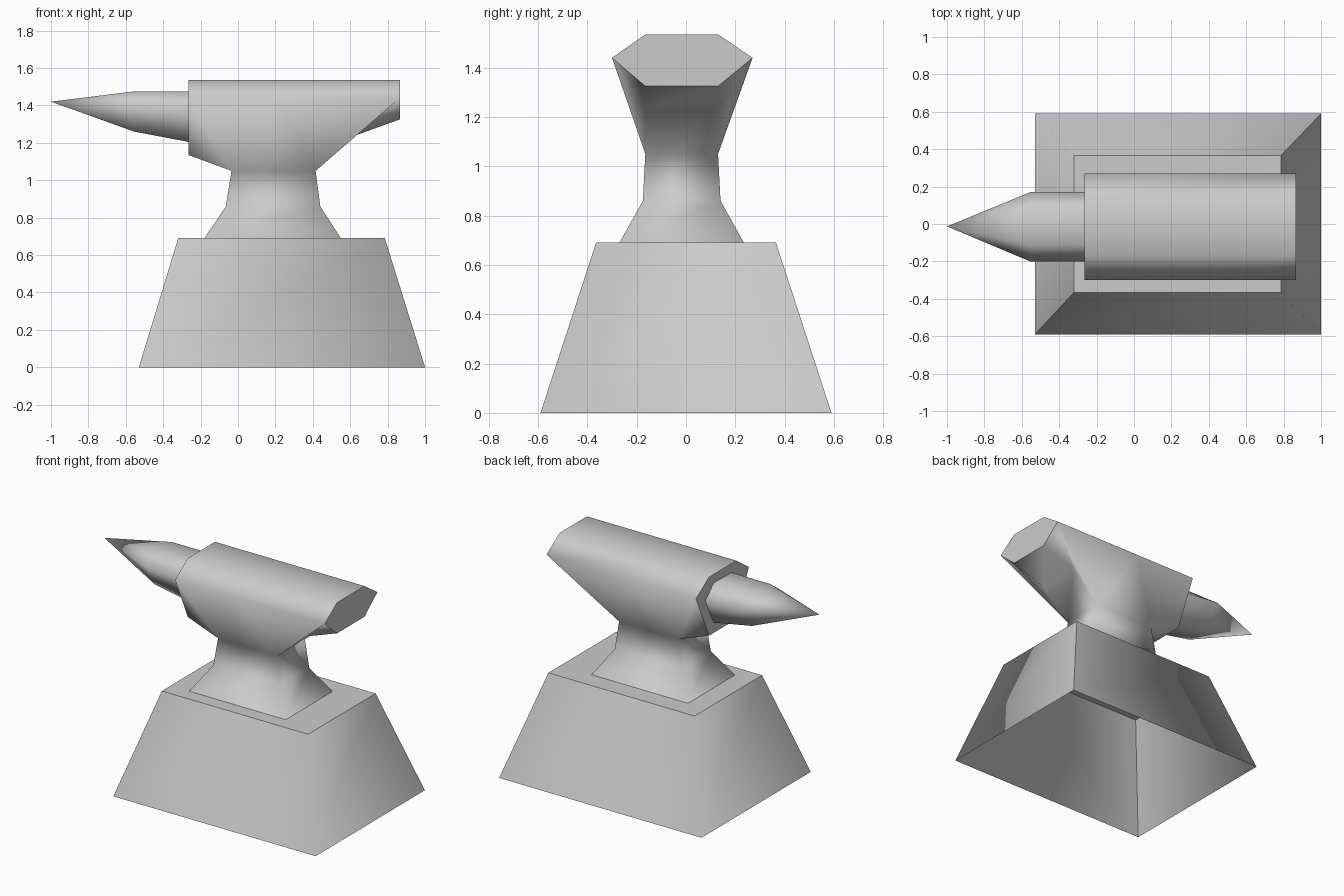
import bpy
import bmesh

if "Cube" in bpy.data.objects:
    bpy.data.objects.remove(bpy.data.objects["Cube"], do_unlink=True)

grey = bpy.data.materials.new("plain grey")
grey.use_nodes = True
grey.diffuse_color = (0.6, 0.6, 0.6, 1)
grey.node_tree.nodes["Principled BSDF"].inputs["Base Color"].default_value = (0.6, 0.6, 0.6, 1)

Y0, Y1 = -0.165, 0.13      # narrow width of the anvil
W0, W1 = -0.30, 0.27       # widest width of the anvil


def finish(name, bm, sharp):
    """Shade smooth, keep the edges chosen by the rule sharp, make the object."""
    bmesh.ops.remove_doubles(bm, verts=bm.verts, dist=0.0005)
    bmesh.ops.recalc_face_normals(bm, faces=bm.faces)
    for f in bm.faces:
        f.smooth = True
    for e in bm.edges:
        e.smooth = not sharp(e)
    mesh = bpy.data.meshes.new(name)
    bm.to_mesh(mesh)
    bm.free()
    mesh.materials.append(grey)
    obj = bpy.data.objects.new(name, mesh)
    bpy.context.collection.objects.link(obj)
    return obj


def rect(bm, x0, x1, y0, y1, z):
    return [bm.verts.new(p) for p in ((x0, y0, z), (x1, y0, z), (x1, y1, z), (x0, y1, z))]


def bridge(bm, a, b):
    n = len(a)
    for i in range(n):
        j = (i + 1) % n
        bm.faces.new((a[i], a[j], b[j], b[i]))


def on_plane(e, axis, value):
    return all(abs(v.co[axis] - value) < 0.002 for v in e.verts)


# Tapered block, open underneath
bm = bmesh.new()
low = rect(bm, -0.53, 1.0, -0.59, 0.59, 0)
high = rect(bm, -0.32, 0.785, -0.365, 0.365, 0.69)
bridge(bm, low, high)
bm.faces.new(high)


def block_sharp(e):
    a, b = e.verts
    same_sign = (a.co.x - 0.23) * a.co.y > 0 and (b.co.x - 0.23) * b.co.y > 0
    return on_plane(e, 2, 0.69) or (same_sign and abs(a.co.z - b.co.z) > 0.1)


finish("block", bm, block_sharp)

# Anvil: flared foot and waist, then the overhanging body
bm = bmesh.new()
foot = rect(bm, -0.18, 0.55, -0.27, 0.235, 0.69)
neck = rect(bm, -0.065, 0.44, -0.175, 0.14, 0.86)
waist = rect(bm, -0.035, 0.415, Y0, Y1, 1.05)
bridge(bm, foot, neck)
bridge(bm, neck, waist)

XL, XR, XM = -0.265, 0.865, 0.2
under = [(XL, 1.135), (-0.035, 1.05), (0.415, 1.05), (0.615, 1.235), (XR, 1.325)]
rows = []
for narrow, wide in ((Y0, W0), (Y1, W1)):
    b = [bm.verts.new((x, narrow, z)) for x, z in under]
    left, mid, right = [bm.verts.new((x, wide, 1.44)) for x in (XL, XM, XR)]
    top = [bm.verts.new((x, narrow, 1.535)) for x in (XL, XR)]
    for tri in ((b[0], b[1], left), (b[1], mid, left), (b[1], b[2], mid),
                (b[2], right, mid), (b[2], b[3], right), (b[3], b[4], right)):
        bm.faces.new(tri)
    bm.faces.new((left, mid, right, top[1], top[0]))
    rows.append((b, left, right, top))
(fb, fl, fr, ft), (kb, kl, kr, kt) = rows
bm.faces.new((ft[0], ft[1], kt[1], kt[0]))
for i in (0, 2, 3):
    bm.faces.new((fb[i], fb[i + 1], kb[i + 1], kb[i]))
bm.faces.new((fb[0], fl, ft[0], kt[0], kl, kb[0]))
bm.faces.new((fb[4], fr, ft[1], kt[1], kr, kb[4]))
finish("anvil_body", bm, lambda e: on_plane(e, 0, XL) or on_plane(e, 0, XR))


# Six-sided horn running to a point
def hexagon(bm, x, bottom, wide_z):
    pts = ((-0.2, wide_z), (-0.11, bottom), (0.08, bottom),
           (0.17, wide_z), (0.08, 1.475), (-0.11, 1.475))
    return [bm.verts.new((x, y, z)) for y, z in pts]


bm = bmesh.new()
base = hexagon(bm, XL, 1.205, 1.385)
middle = hexagon(bm, -0.555, 1.26, 1.41)
bridge(bm, base, middle)
tip = bm.verts.new((-1.0, -0.013, 1.42))
for i in range(6):
    bm.faces.new((middle[i], middle[(i + 1) % 6], tip))
finish("horn", bm, lambda e: False)
